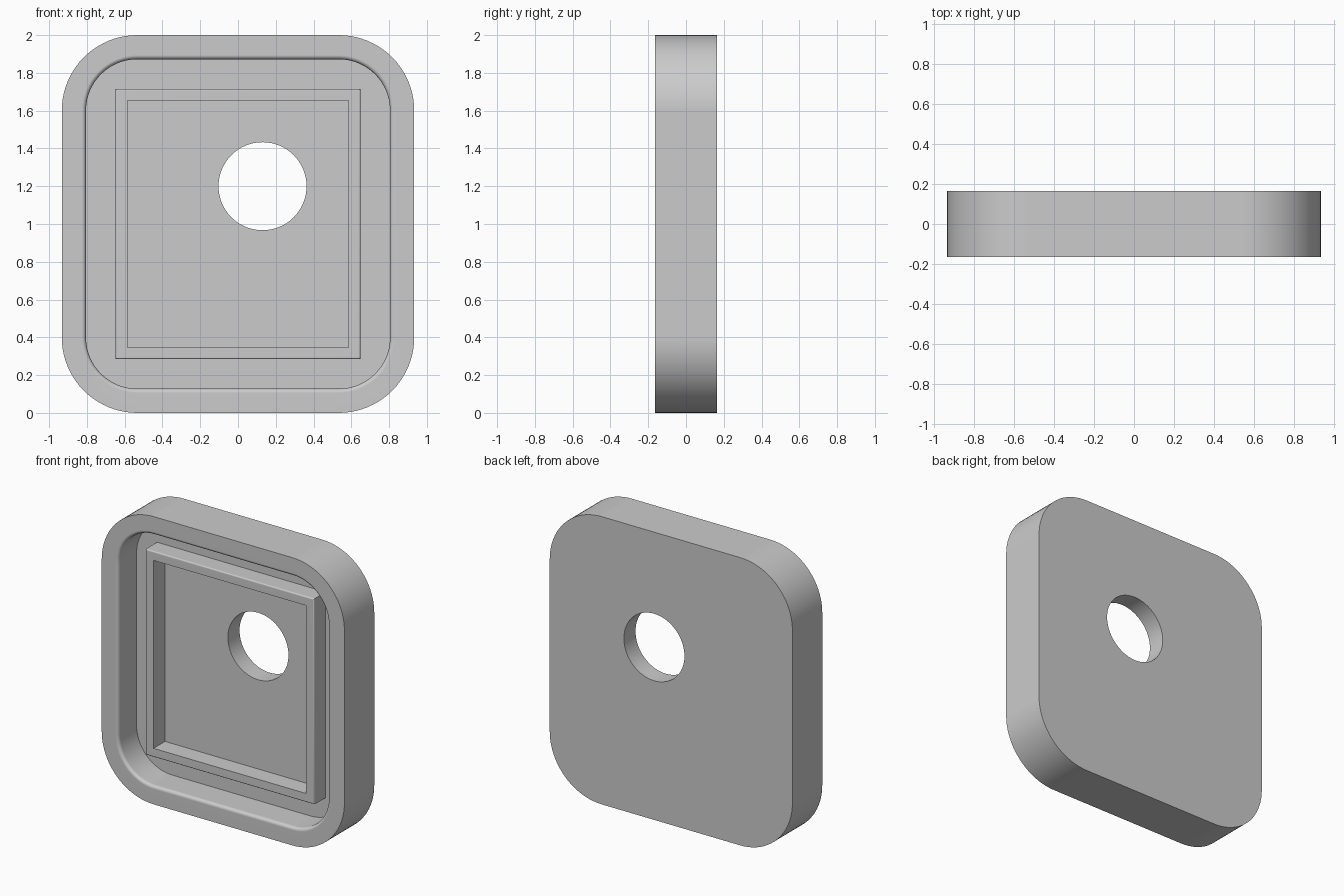
import bpy, bmesh, math

cube = bpy.data.objects.get("Cube")
if cube:
    bpy.data.objects.remove(cube, do_unlink=True)

HALF_W, HALF_H, HALF_D = 0.933, 1.0, 0.164
WALL, FLOOR_Y = 0.128, 0.036
HOLE_X, HOLE_Z, HOLE_R = 0.13, 1.20, 0.233

grey = bpy.data.materials.new("plain grey")
grey.use_nodes = True
grey.diffuse_color = (0.6, 0.6, 0.6, 1)
grey.node_tree.nodes["Principled BSDF"].inputs["Base Color"].default_value = grey.diffuse_color


def rounded_rect(half_w, half_h, radius, segments):
    """Outline in x and z, centred on the panel; no segments gives sharp corners."""
    points = []
    for i, (sx, sz) in enumerate([(1, 1), (-1, 1), (-1, -1), (1, -1)]):
        cx, cz = sx * (half_w - radius), 1 + sz * (half_h - radius)
        for k in range(segments + 1):
            a = math.pi / 2 * (i + (k / segments if segments else 0))
            points.append((cx + radius * math.cos(a), cz + radius * math.sin(a)))
    return points


def circle(cx, cz, radius, count):
    return [(cx + radius * math.cos(2 * math.pi * k / count),
             cz + radius * math.sin(2 * math.pi * k / count)) for k in range(count)]


def add_ring(bm, outline, y):
    return [bm.verts.new((x, y, z)) for x, z in outline]


def bridge(bm, rings):
    for a, b in zip(rings, rings[1:]):
        for i in range(len(a)):
            j = (i + 1) % len(a)
            bm.faces.new((a[i], a[j], b[j], b[i]))


def fill_between(bm, *rings):
    edges = [bm.edges.get((r[i - 1], r[i])) for r in rings for i in range(len(r))]
    bmesh.ops.triangle_fill(bm, edges=edges, use_beauty=True)


def fillet(radius, steps):
    """Steps of a quarter round: inset from the edge and depth below the face."""
    angles = [math.pi / 2 * k / steps for k in range(steps + 1)]
    return [(radius * (1 - math.sin(a)), radius * (1 - math.cos(a))) for a in angles]


def finish(bm, name):
    bmesh.ops.recalc_face_normals(bm, faces=bm.faces[:])
    mesh = bpy.data.meshes.new(name)
    bm.to_mesh(mesh)
    bm.free()
    mesh.materials.append(grey)
    obj = bpy.data.objects.new(name, mesh)
    bpy.context.collection.objects.link(obj)
    bpy.ops.object.select_all(action="DESELECT")
    obj.select_set(True)
    bpy.context.view_layer.objects.active = obj
    bpy.ops.object.shade_smooth_by_angle(angle=math.radians(30))
    normals = obj.modifiers.new("flat panels", "WEIGHTED_NORMAL")
    normals.keep_sharp = True
    return obj


# Tray: outer shell, rounded inner lip, recessed floor and round through hole
bm = bmesh.new()


def tray_outline(inset):
    return rounded_rect(HALF_W - inset, HALF_H - inset, 0.4 - inset, 20)


rings = [add_ring(bm, tray_outline(0), y) for y in (HALF_D, -HALF_D)]
for inset, depth in fillet(0.022, 6):
    rings.append(add_ring(bm, tray_outline(WALL - inset), -HALF_D + depth))
rings.append(add_ring(bm, tray_outline(WALL), FLOOR_Y))
bridge(bm, rings)
hole = [add_ring(bm, circle(HOLE_X, HOLE_Z, HOLE_R, 64), y) for y in (HALF_D, FLOOR_Y)]
bridge(bm, hole)
fill_between(bm, rings[0], hole[0])
fill_between(bm, rings[-1], hole[1])
finish(bm, "tray")

# Raised rectangular frame standing on the tray floor
bm = bmesh.new()
FRAME_W, FRAME_H, FRAME_T, FRAME_Y = 0.648, 0.715, 0.062, -0.09


def frame_outline(inset):
    return rounded_rect(FRAME_W - inset, FRAME_H - inset, 0, 0)


rings = [add_ring(bm, frame_outline(0), FLOOR_Y)]
for inset, depth in reversed(fillet(0.01, 4)):
    rings.append(add_ring(bm, frame_outline(inset), FRAME_Y + depth))
rings += [add_ring(bm, frame_outline(FRAME_T), y) for y in (FRAME_Y, FLOOR_Y)]
bridge(bm, rings)
finish(bm, "raised_frame")
